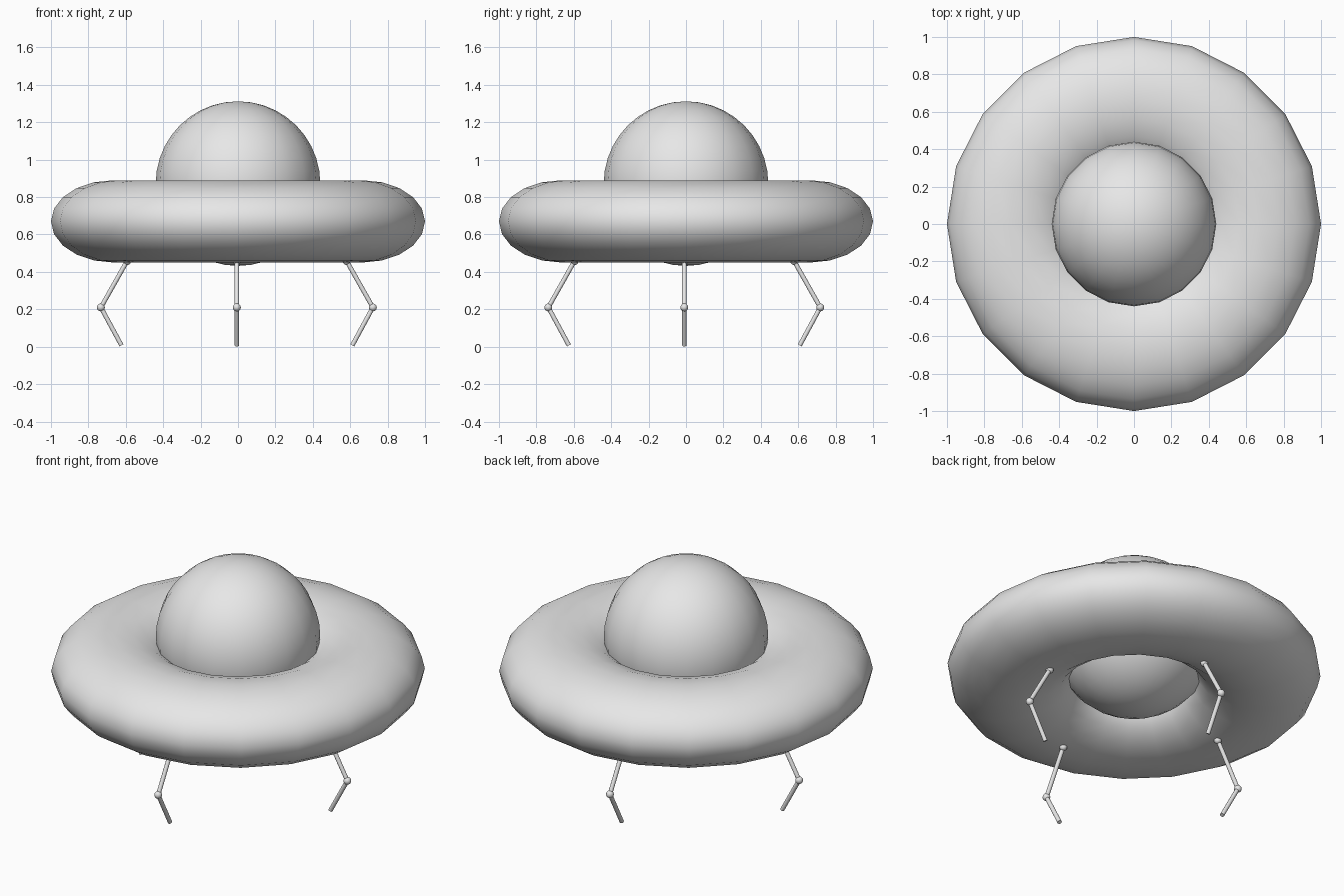
import bpy
import math
from mathutils import Vector

cube = bpy.data.objects.get("Cube")
if cube:
    bpy.data.objects.remove(cube, do_unlink=True)

grey = bpy.data.materials.new("light_grey")
grey.use_nodes = True
grey.diffuse_color = (0.8, 0.8, 0.8, 1)
grey.node_tree.nodes["Principled BSDF"].inputs["Base Color"].default_value = (0.8, 0.8, 0.8, 1)


def finish(name):
    """Name, colour and smooth the newest object."""
    obj = bpy.context.object
    obj.name = name
    obj.data.materials.append(grey)
    bpy.ops.object.shade_smooth_by_angle(angle=math.radians(50))
    return obj


def ball(name, centre, radius, segments, rings):
    bpy.ops.mesh.primitive_uv_sphere_add(segments=segments, ring_count=rings,
                                         radius=radius, location=centre)
    return finish(name)


def rod(name, start, end, radius=0.012):
    axis = end - start
    bpy.ops.mesh.primitive_cylinder_add(vertices=12, radius=radius, depth=axis.length,
                                        location=(start + end) / 2,
                                        rotation=axis.to_track_quat('Z', 'Y').to_euler())
    return finish(name)


# Flattened ring hull
bpy.ops.mesh.primitive_torus_add(major_segments=20, minor_segments=20,
                                 major_radius=0.667, minor_radius=0.333,
                                 location=(0, 0, 0.67))
bpy.context.object.scale.z = 0.66
finish("ring_hull")

# Spherical cabin set in the ring
ball("dome_cabin", (0, 0, 0.872), 0.44, 20, 20)

# Four bent legs around a slightly shifted centre
leg_centre = Vector((-0.006, -0.009, 0))
for i, side in enumerate(("left", "back", "right", "front")):
    turn = i * math.pi / 2
    out = Vector((math.cos(turn), math.sin(turn), 0))
    hip, knee, foot = (leg_centre + out * r + Vector((0, 0, z))
                       for r, z in ((0.587, 0.458), (0.727, 0.21), (0.617, 0.007)))
    rod(side + "_upper_leg", hip, knee)
    rod(side + "_lower_leg", knee, foot)
    ball(side + "_hip_joint", hip, 0.021, 16, 10)
    ball(side + "_knee_joint", knee, 0.021, 16, 10)
